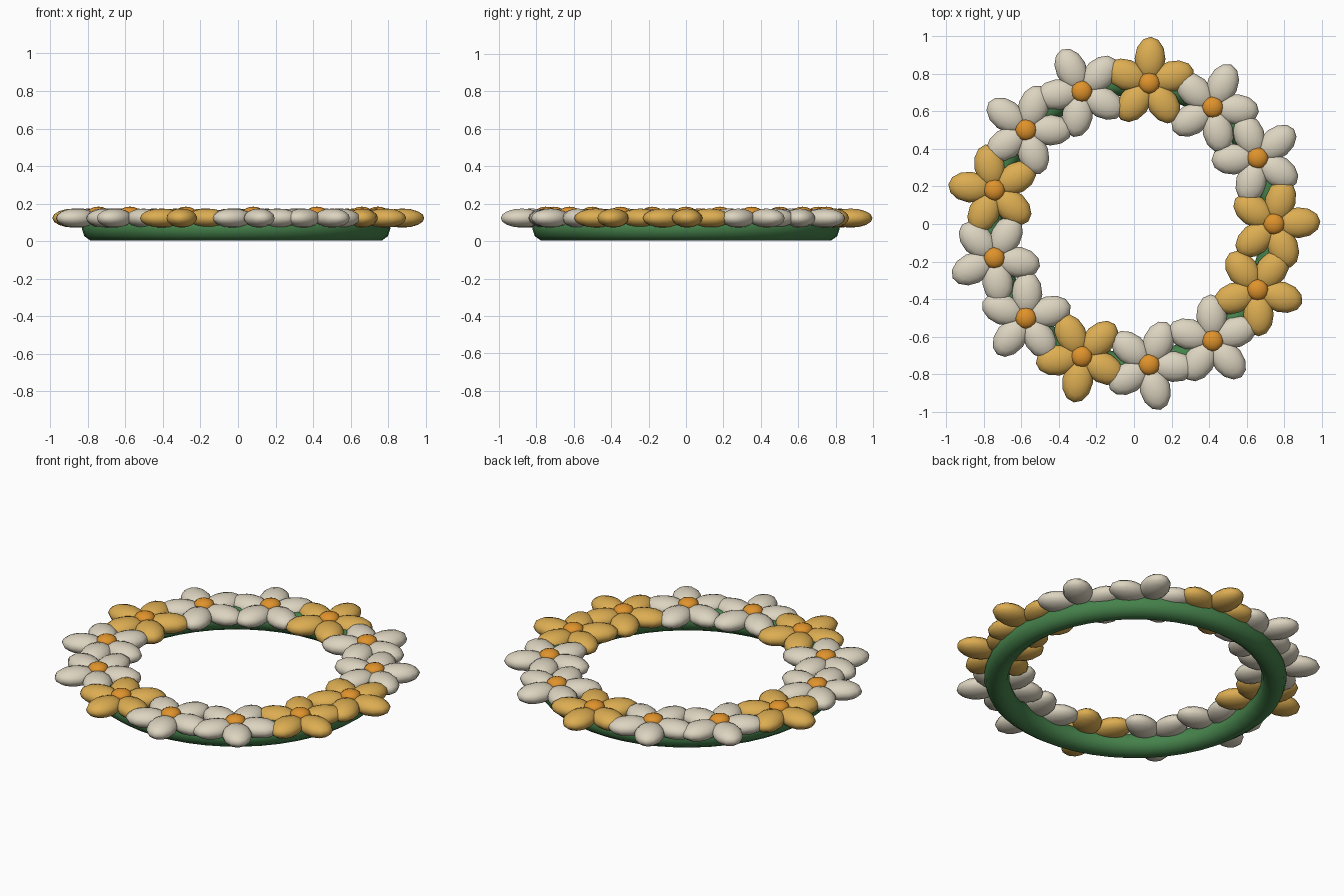
import bpy, bmesh
from math import radians, cos, sin, tau
from mathutils import Matrix, Vector

cube = bpy.data.objects.get("Cube")
if cube:
    bpy.data.objects.remove(cube)


def material(name, rgb):
    m = bpy.data.materials.new(name)
    m.use_nodes = True
    m.diffuse_color = (*rgb, 1)
    m.node_tree.nodes["Principled BSDF"].inputs["Base Color"].default_value = (*rgb, 1)
    return m


cream = material("cream petal", (0.72, 0.66, 0.53))
gold = material("gold petal", (0.72, 0.42, 0.085))
orange = material("orange centre", (0.74, 0.29, 0.025))
green = material("green ring", (0.06, 0.22, 0.07))

CENTRE = Vector((-0.01, 0, 0))
RADIUS = 0.756
FLOWERS = 13
PETALS = 5


def ellipsoid(bm, matrix, segments=12, rings=8):
    bmesh.ops.create_uvsphere(bm, u_segments=segments, v_segments=rings,
                              radius=1, matrix=matrix)


def finish(bm, name, mat):
    mesh = bpy.data.meshes.new(name)
    for f in bm.faces:
        f.smooth = True
    bm.to_mesh(mesh)
    bm.free()
    mesh.materials.append(mat)
    return mesh


def petal_mesh(name, mat):
    bm = bmesh.new()
    for k in range(PETALS):
        ellipsoid(bm, Matrix.Rotation(k * tau / PETALS, 4, 'Z')
                  @ Matrix.Translation((0.13, 0, 0))
                  @ Matrix.Diagonal((0.117, 0.082, 0.051, 1)))
    return finish(bm, name, mat)


def place(name, mesh, location, angle=0):
    ob = bpy.data.objects.new(name, mesh)
    ob.location = location
    ob.rotation_euler.z = angle
    bpy.context.collection.objects.link(ob)


# Green base ring
bpy.ops.mesh.primitive_torus_add(major_segments=48, minor_segments=10,
                                 major_radius=0.754, minor_radius=0.068,
                                 location=CENTRE + Vector((0, 0, 0.067)))
ring = bpy.context.object
ring.name = "base_ring"
ring.data.materials.append(green)
bpy.ops.object.shade_smooth()

# Shared flower meshes
cream_petals = petal_mesh("cream_petals", cream)
gold_petals = petal_mesh("gold_petals", gold)
bm = bmesh.new()
ellipsoid(bm, Matrix.Diagonal((0.057, 0.057, 0.034, 1)))
centre_mesh = finish(bm, "flower_centre", orange)

# Flowers around the ring, each turned slightly from the radial direction
turns = [3, 11, 11, 5, 5, 5, 7, 12, 10, 11, 7, 4, 11]
for i, turn in enumerate(turns):
    a = i * tau / FLOWERS
    spot = CENTRE + Vector((cos(a), sin(a), 0)) * RADIUS
    place(f"flower_petals_{i + 1}", cream_petals if i % 3 else gold_petals,
          spot + Vector((0, 0, 0.123)), a + radians(turn))
    place(f"flower_centre_{i + 1}", centre_mesh, spot + Vector((0, 0, 0.15)))
